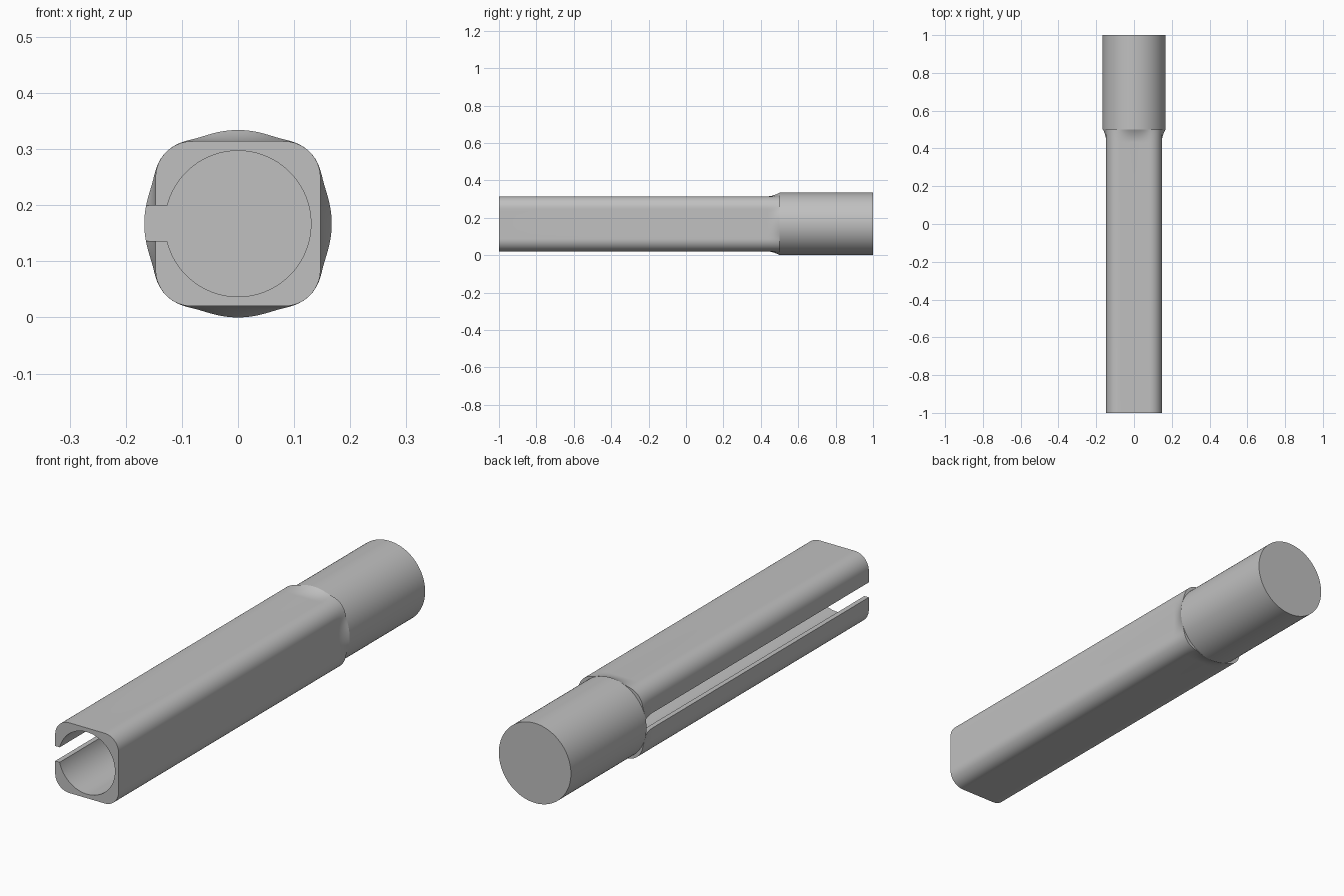
import bpy, bmesh, math
from mathutils import Matrix, Vector

RADIUS = 0.167      # round shank
HALF = 0.147        # half width of the square sleeve
CORNER = 0.065
BORE = 0.13
STEP_Y = 0.5
SEGMENTS = 144

cube = bpy.data.objects.get("Cube")
if cube:
    bpy.data.objects.remove(cube, do_unlink=True)

steel = bpy.data.materials.new("plain grey")
steel.use_nodes = True
grey = (0.53, 0.53, 0.53, 1)
steel.diffuse_color = grey
steel.node_tree.nodes["Principled BSDF"].inputs["Base Color"].default_value = grey


def make_object(name, bm):
    bmesh.ops.recalc_face_normals(bm, faces=bm.faces)
    mesh = bpy.data.meshes.new(name)
    bm.to_mesh(mesh)
    bm.free()
    mesh.materials.append(steel)
    obj = bpy.data.objects.new(name, mesh)
    bpy.context.collection.objects.link(obj)
    return obj


def rod(name, radius, y0, y1):
    bm = bmesh.new()
    place = Matrix.Translation((0, (y0 + y1) / 2, RADIUS)) @ Matrix.Rotation(math.pi / 2, 4, 'X')
    bmesh.ops.create_cone(bm, cap_ends=True, segments=SEGMENTS, radius1=radius,
                          radius2=radius, depth=y1 - y0, matrix=place)
    return make_object(name, bm)


def square_radius(angle):
    """Distance from the axis to a square with rounded corners."""
    c, s = abs(math.cos(angle)), abs(math.sin(angle))
    r = HALF / max(c, s)
    q = HALF - CORNER
    if r * min(c, s) > q:
        m = q * (c + s)
        r = m + math.sqrt(m * m - 2 * q * q + CORNER * CORNER)
    return r


def flared_radius(angle, t):
    """Square section swelling softly to meet the round shank."""
    a, k = square_radius(angle), 0.016
    h = max(k - abs(a - RADIUS), 0) / k
    full = max(a, RADIUS) + h * h * k / 4
    return a + (full - a) * t * t


def smooth(obj):
    bpy.ops.object.select_all(action='DESELECT')
    obj.select_set(True)
    bpy.context.view_layer.objects.active = obj
    bpy.ops.object.shade_smooth_by_angle(angle=math.radians(30))


# Square sleeve, lofted from its open end to the flare
bm = bmesh.new()
flare = 0.07
stations = [(-1, 0)] + [(STEP_Y - flare + flare * i / 8, i / 8) for i in range(9)]
rings = []
for y, t in stations:
    ring = []
    for i in range(SEGMENTS):
        a = math.tau * i / SEGMENTS
        r = flared_radius(a, t)
        ring.append(bm.verts.new((r * math.cos(a), y, RADIUS + r * math.sin(a))))
    rings.append(ring)
for one, two in zip(rings, rings[1:]):
    for i in range(SEGMENTS):
        j = (i + 1) % SEGMENTS
        bm.faces.new((one[i], one[j], two[j], two[i]))
bm.faces.new(rings[0])
bm.faces.new(rings[-1])
sleeve = make_object("square_sleeve", bm)

# Cutters for the bore and the side slot
bore = rod("bore_cutter", BORE, -1.1, STEP_Y + 0.1)
bm = bmesh.new()
bmesh.ops.create_cube(bm, size=1, matrix=Matrix.Translation((-0.15, -0.25, RADIUS + 0.001))
                      @ Matrix.Diagonal(Vector((0.2, 1.7, 0.063, 1))))
slot = make_object("slot_cutter", bm)

bpy.ops.object.select_all(action='DESELECT')
bpy.context.view_layer.objects.active = sleeve
sleeve.select_set(True)
for cutter in (bore, slot):
    mod = sleeve.modifiers.new("cut", 'BOOLEAN')
    mod.operation = 'DIFFERENCE'
    mod.solver = 'EXACT'
    mod.object = cutter
    bpy.ops.object.modifier_apply(modifier=mod.name)
    bpy.data.objects.remove(cutter, do_unlink=True)
smooth(sleeve)

# Solid round shank
smooth(rod("round_shank", RADIUS, STEP_Y, 1))
